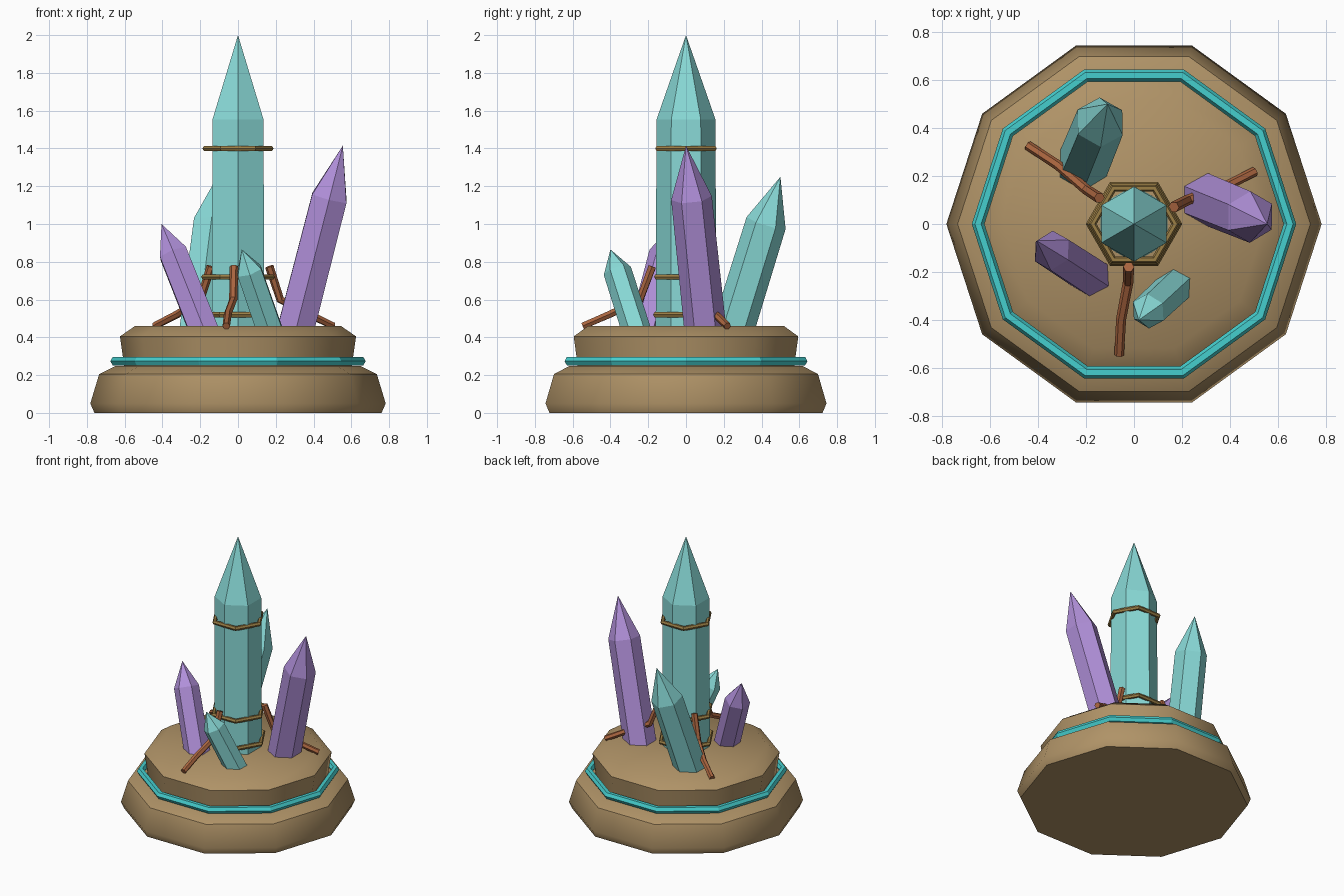
import bpy, bmesh, math
from mathutils import Vector, Matrix

cube = bpy.data.objects.get("Cube")
if cube:
    bpy.data.objects.remove(cube, do_unlink=True)


def material(name, r, g, b):
    m = bpy.data.materials.new(name)
    m.use_nodes = True
    m.diffuse_color = (r, g, b, 1)
    m.node_tree.nodes["Principled BSDF"].inputs["Base Color"].default_value = (r, g, b, 1)
    return m


STONE = material("tan_stone", 0.43, 0.29, 0.135)
CYAN = material("bright_cyan", 0.06, 0.62, 0.62)
TEAL = material("teal_crystal", 0.25, 0.70, 0.68)
PURPLE = material("purple_crystal", 0.44, 0.28, 0.70)
GOLD = material("old_gold", 0.33, 0.21, 0.06)
WOOD = material("red_wood", 0.40, 0.13, 0.05)


def finish(bm, name, mat, smooth=None):
    """Turn a bmesh into a named object, optionally smooth by angle."""
    bmesh.ops.recalc_face_normals(bm, faces=bm.faces[:])
    mesh = bpy.data.meshes.new(name)
    bm.to_mesh(mesh)
    bm.free()
    mesh.materials.append(mat)
    ob = bpy.data.objects.new(name, mesh)
    bpy.context.scene.collection.objects.link(ob)
    if smooth:
        bpy.ops.object.select_all(action='DESELECT')
        ob.select_set(True)
        bpy.context.view_layer.objects.active = ob
        bpy.ops.object.shade_smooth_by_angle(angle=math.radians(smooth))
    return ob


def loft(bm, rings, close=False):
    """Skin a list of vertex rings; cap the ends unless the loop closes."""
    n = len(rings[0])
    pairs = list(zip(rings, rings[1:] + rings[:1])) if close else list(zip(rings, rings[1:]))
    for a, b in pairs:
        for i in range(n):
            j = (i + 1) % n
            bm.faces.new((a[i], a[j], b[j], b[i]))
    if not close:
        bm.faces.new(rings[0])
        bm.faces.new(rings[-1])


def circle(bm, r, z, sides, turn=0.0, matrix=Matrix()):
    step = math.tau / sides
    return [bm.verts.new(matrix @ Vector((r * math.cos(i * step + turn),
                                          r * math.sin(i * step + turn), z)))
            for i in range(sides)]


def tier(name, profile):
    bm = bmesh.new()
    loft(bm, [circle(bm, r, z, 10) for r, z in profile])
    return finish(bm, name, STONE, 40)


def band(name, mat, major, minor, z, sides, smooth=None):
    """Faceted torus."""
    bm = bmesh.new()
    rings = [circle(bm, major + minor * math.cos(a), z + minor * math.sin(a), sides)
             for a in (math.tau * k / 6 for k in range(6))]
    loft(bm, rings, close=True)
    return finish(bm, name, mat, smooth)


def crystal(name, mat, base, tip, radius, shoulder):
    """Six-sided prism with a pointed end, leaning from base to tip."""
    base, tip = Vector(base), Vector(tip)
    axis = tip - base
    length = axis.length
    lean = Vector((0, 0, 1)).rotation_difference(axis).to_matrix().to_4x4()
    place = Matrix.Translation(base) @ lean
    bm = bmesh.new()
    low = circle(bm, radius * 1.03, -0.05, 6, math.pi / 2, place)
    top = circle(bm, radius, length * shoulder, 6, math.pi / 2, place)
    loft(bm, [low, top])
    bm.faces.remove(bm.faces.get(top))
    point = bm.verts.new(tip)
    for i in range(6):
        bm.faces.new((top[i], top[(i + 1) % 6], point))
    return finish(bm, name, mat)


def twig(name, angle):
    """Bent branch reaching from the plinth up to the main crystal."""
    path = [Vector(p) for p in ((0.55, 0.005, 0.46), (0.40, -0.005, 0.525),
                                (0.245, 0.005, 0.60), (0.18, 0, 0.775))]
    spin = Matrix.Rotation(math.radians(angle), 4, 'Z')
    bm = bmesh.new()
    rings = []
    for i, p in enumerate(path):
        along = path[min(i + 1, len(path) - 1)] - path[max(i - 1, 0)]
        turn = along.to_track_quat('Z', 'Y').to_matrix().to_4x4()
        rings.append(circle(bm, 0.020 + 0.001 * i, 0, 6, 0,
                            spin @ Matrix.Translation(p) @ turn))
    loft(bm, rings)
    return finish(bm, name, WOOD)


# Stepped ten-sided plinth with a glowing band between the steps
tier("lower_plinth", [(0.76, 0), (0.782, 0.05), (0.735, 0.205), (0.65, 0.248)])
tier("upper_plinth", [(0.60, 0.23), (0.625, 0.405), (0.545, 0.46)])
band("glow_band", CYAN, 0.65, 0.026, 0.274, 10)

# Crystals
crystal("main_crystal", TEAL, (0, 0, 0.46), (0, 0, 2), 0.156, 0.71)
crystal("left_crystal", PURPLE, (0.31, 0.10, 0.46), (0.555, 0, 1.415), 0.108, 0.71)
crystal("back_crystal", TEAL, (-0.21, 0.255, 0.46), (-0.11, 0.50, 1.25), 0.108, 0.69)
crystal("right_crystal", PURPLE, (-0.19, -0.21, 0.46), (-0.405, -0.07, 1.0), 0.085, 0.71)
crystal("front_crystal", TEAL, (0.16, -0.27, 0.46), (0.02, -0.40, 0.865), 0.075, 0.72)

# Gold hoops around the main crystal
for label, major, z in (("upper", 0.172, 1.40), ("middle", 0.179, 0.72), ("lower", 0.185, 0.52)):
    band(label + "_hoop", GOLD, major, 0.016, z, 6)

# Three branches, evenly spaced
for label, angle in (("front", -97), ("left", 23), ("right", 143)):
    twig(label + "_branch", angle)
